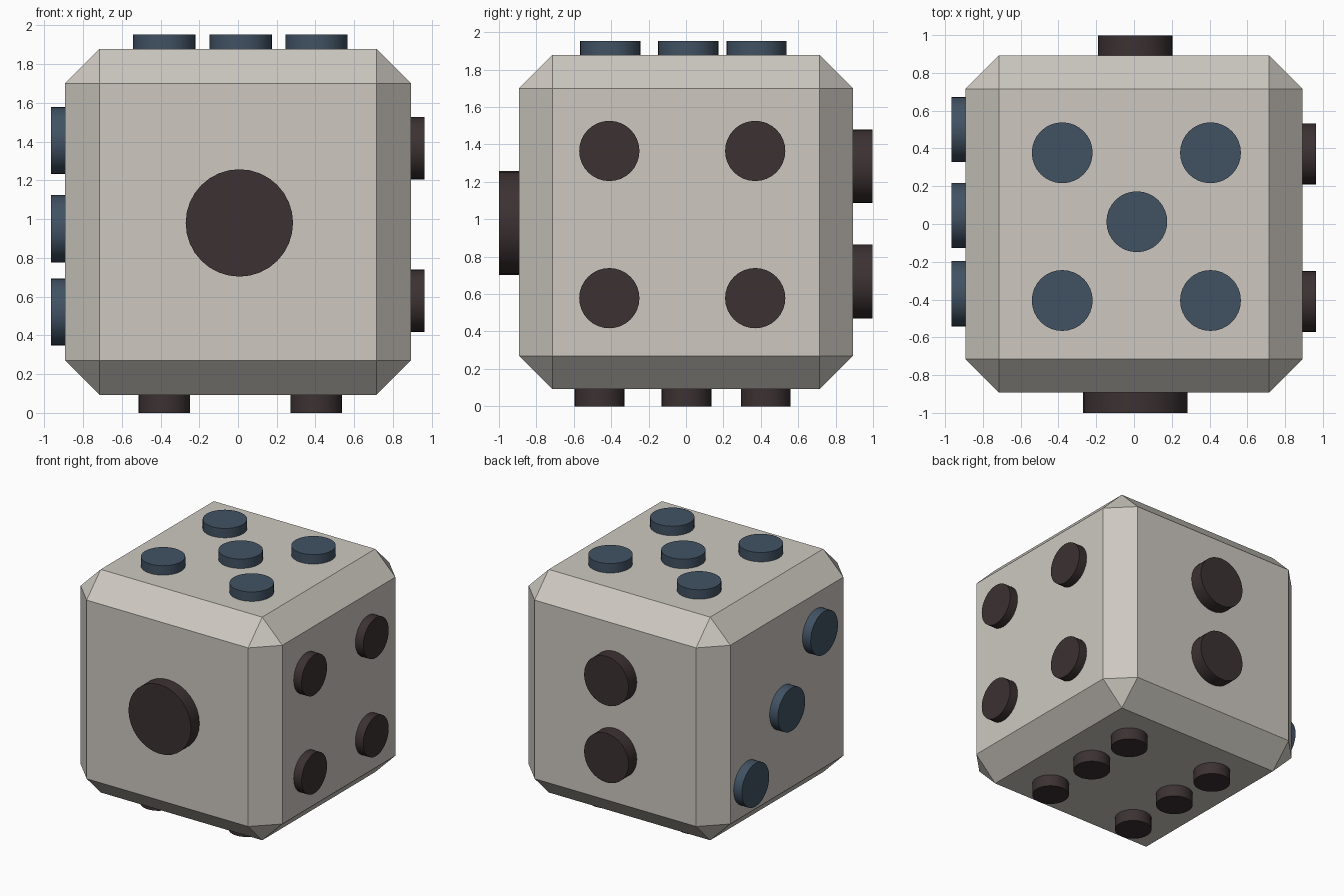
import bpy
import bmesh
from math import radians
from mathutils import Vector

default = bpy.data.objects.get("Cube")
if default:
    bpy.data.objects.remove(default, do_unlink=True)


def material(name, rgb):
    mat = bpy.data.materials.new(name)
    mat.use_nodes = True
    colour = (*rgb, 1)
    mat.diffuse_color = colour
    mat.node_tree.nodes["Principled BSDF"].inputs["Base Color"].default_value = colour
    return mat


ivory = material("warm ivory", (0.61, 0.58, 0.53))
brown = material("dark brown", (0.045, 0.031, 0.032))
blue = material("slate blue", (0.053, 0.084, 0.125))

HALF = 0.893        # half the width of the body
MID = 0.985         # height of the body centre
SINK = 0.05         # how far a pip reaches into the body


def add_object(name, bm, mat):
    mesh = bpy.data.meshes.new(name)
    bm.to_mesh(mesh)
    bm.free()
    mesh.materials.append(mat)
    obj = bpy.data.objects.new(name, mesh)
    bpy.context.collection.objects.link(obj)
    return obj


# Body: cube with wide flat chamfers and triangular corners
bm = bmesh.new()
bmesh.ops.create_cube(bm, size=2 * HALF)
bmesh.ops.bevel(bm, geom=bm.edges[:], offset=0.178, segments=1, affect='EDGES')
body = add_object("die_body", bm, ivory)
body.location.z = MID


def add_pips(side, normal, centres, radius, height, mat):
    """Raised round pips on one side, at the given surface points."""
    normal = Vector(normal)
    turn = Vector((0, 0, 1)).rotation_difference(normal)
    for i, centre in enumerate(centres, 1):
        bm = bmesh.new()
        bmesh.ops.create_cone(bm, cap_ends=True, segments=32, radius1=radius,
                              radius2=radius, depth=height + SINK)
        pip = add_object(f"{side}_pip_{i}", bm, mat)
        pip.rotation_mode = 'QUATERNION'
        pip.rotation_quaternion = turn
        pip.location = Vector(centre) + normal * (height - SINK) / 2
        bpy.ops.object.select_all(action='DESELECT')
        pip.select_set(True)
        bpy.context.view_layer.objects.active = pip
        bpy.ops.object.shade_smooth_by_angle(angle=radians(30))


LOW, HIGH = MID - HALF, MID + HALF

# One on the front, two on the back
add_pips("front", (0, -1, 0), [(0.007, -HALF, 0.98)], 0.277, 0.107, brown)
add_pips("back", (0, 1, 0), [(0.007, HALF, z) for z in (0.667, 1.283)],
         0.197, 0.105, brown)

# Three in a diagonal on the right, four on the left
add_pips("right", (-1, 0, 0),
         [(-HALF, y, z) for y, z in ((0.5, 0.52), (0.045, 0.95), (-0.37, 1.405))],
         0.173, 0.073, blue)
add_pips("left", (1, 0, 0),
         [(HALF, y, z) for y in (-0.41, 0.37) for z in (0.578, 1.365)],
         0.161, 0.07, brown)

# Five on the top, six underneath
corners = [(x, y, HIGH) for x in (-0.38, 0.405) for y in (-0.405, 0.377)]
add_pips("top", (0, 0, 1), corners + [(0.015, 0.012, HIGH)], 0.161, 0.075, blue)
add_pips("bottom", (0, 0, -1),
         [(x, y, LOW) for x in (-0.38, 0.403) for y in (-0.462, 0.003, 0.427)],
         0.133, LOW, brown)
